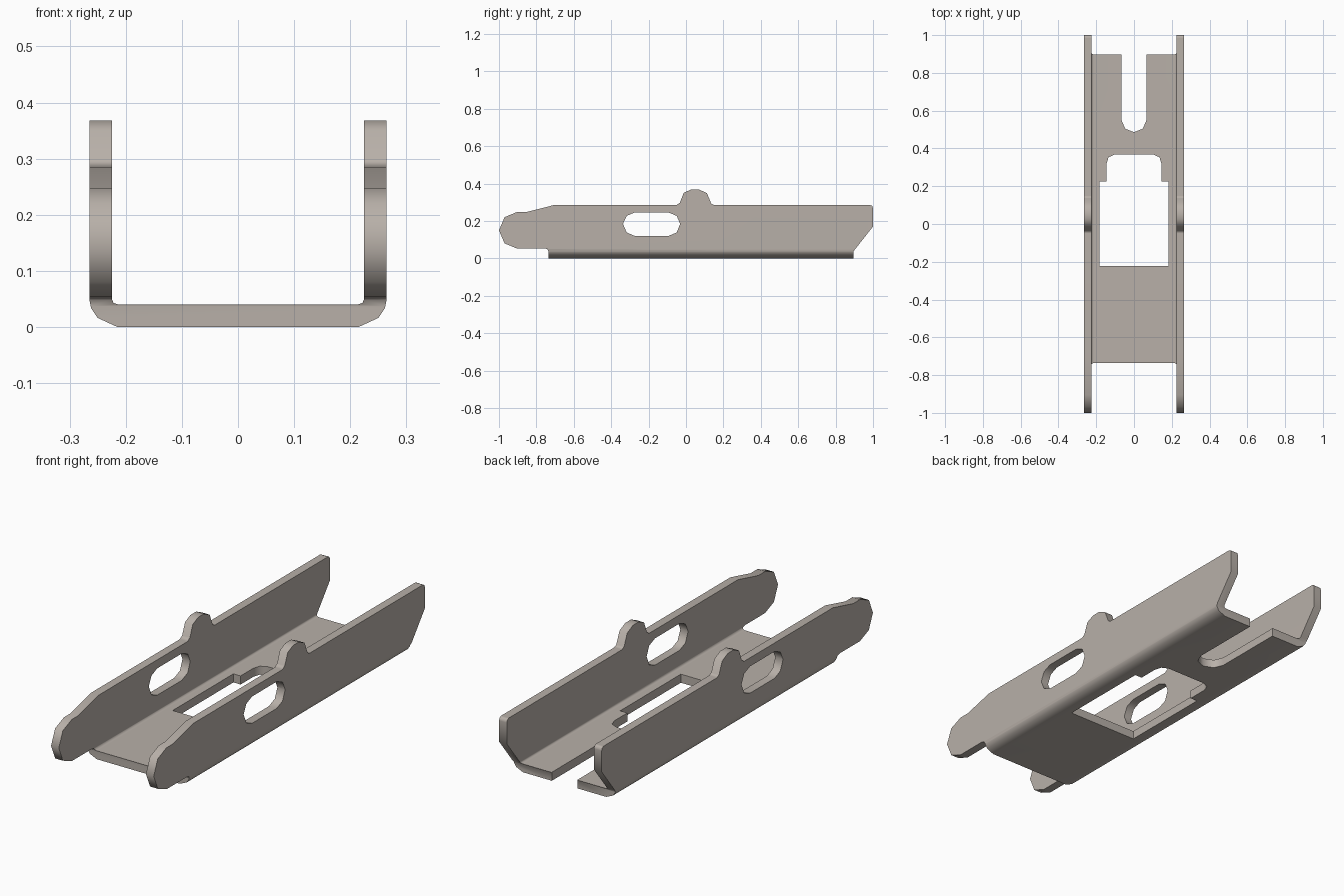
import bpy, bmesh
from math import radians

if "Cube" in bpy.data.objects:
    bpy.data.objects.remove(bpy.data.objects["Cube"])


def prism(name, points, place, start, end):
    """Closed 2D outline extruded from start to end; place(a, b, depth) gives xyz."""
    bm = bmesh.new()
    rings = [[bm.verts.new(place(a, b, d)) for a, b in points] for d in (start, end)]
    n = len(points)
    bm.faces.new(rings[0])
    bm.faces.new(rings[1])
    for i in range(n):
        j = (i + 1) % n
        bm.faces.new((rings[0][i], rings[0][j], rings[1][j], rings[1][i]))
    bmesh.ops.recalc_face_normals(bm, faces=bm.faces)
    mesh = bpy.data.meshes.new(name)
    bm.to_mesh(mesh)
    bm.free()
    obj = bpy.data.objects.new(name, mesh)
    bpy.context.collection.objects.link(obj)
    return obj


def mirrored(half):
    """Right-hand half outline plus its reflection in x = 0."""
    return half + [(-x, y) for x, y in reversed(half) if x > 0]


def along_x(y, z, d): return (d, y, z)
def along_y(x, z, d): return (x, d, z)
def along_z(x, y, d): return (x, y, d)


def boolean(target, cutter, operation):
    cutter.hide_render = True
    mod = target.modifiers.new(cutter.name, 'BOOLEAN')
    mod.operation = operation
    mod.solver = 'EXACT'
    mod.object = cutter
    bpy.context.view_layer.objects.active = target
    bpy.ops.object.modifier_apply(modifier=mod.name)
    bpy.data.objects.remove(cutter)


# Bent sheet: U cross-section, rounded at the two folds
half_section = [(0.215, 0), (0.25, 0.016), (0.262, 0.034), (0.265, 0.05),
                (0.265, 0.45), (0.225, 0.45), (0.225, 0.05), (0.222, 0.043),
                (0.213, 0.04)]
channel = prism("channel_bracket", mirrored(half_section), along_y, -1.1, 1.1)

# Side outline: rounded nose, top tab, chamfered tail
side = [(-1, 0.15), (-0.97, 0.22), (-0.905, 0.247), (-0.855, 0.247),
        (-0.705, 0.285), (-0.05, 0.285), (-0.033, 0.297), (-0.012, 0.35),
        (0.027, 0.368), (0.07, 0.368), (0.112, 0.348), (0.135, 0.293),
        (0.15, 0.285), (0.985, 0.285), (0.996, 0.28), (1, 0.268), (1, 0.17),
        (0.895, 0.037), (0.895, -0.1), (-0.735, -0.1), (-0.735, 0.037),
        (-0.741, 0.049), (-0.755, 0.053), (-0.905, 0.053), (-0.97, 0.08)]
boolean(channel, prism("side_outline", side, along_x, -0.5, 0.5), 'INTERSECT')

# Oblong slot through both walls
slot = [(-0.337, 0.184), (-0.317, 0.227), (-0.275, 0.245), (-0.093, 0.245),
        (-0.05, 0.227), (-0.031, 0.184), (-0.05, 0.138), (-0.093, 0.12),
        (-0.275, 0.12), (-0.317, 0.138)]
boolean(channel, prism("wall_slot", slot, along_x, -0.5, 0.5), 'DIFFERENCE')

# Stepped window and open-ended notch in the floor
window = mirrored([(0.182, -0.222), (0.182, 0.226), (0.145, 0.226),
                   (0.145, 0.32), (0.135, 0.353), (0.103, 0.368)])
notch = mirrored([(0, 0.486), (0.047, 0.505), (0.066, 0.55), (0.066, 1.2)])
for name, outline in (("floor_window", window), ("floor_notch", notch)):
    boolean(channel, prism(name, outline, along_z, -0.1, 0.1), 'DIFFERENCE')

# Smooth folds and rounded edges, crisp sheet edges and flat large faces
bpy.ops.object.select_all(action='DESELECT')
channel.select_set(True)
bpy.context.view_layer.objects.active = channel
bpy.ops.object.shade_smooth_by_angle(angle=radians(55))
weighted = channel.modifiers.new("flat_large_faces", 'WEIGHTED_NORMAL')
weighted.keep_sharp = True

# Warm grey metal
metal = bpy.data.materials.new("warm_grey_metal")
metal.diffuse_color = (0.48, 0.435, 0.395, 1)
metal.use_nodes = True
metal.node_tree.nodes["Principled BSDF"].inputs["Base Color"].default_value = metal.diffuse_color
channel.data.materials.clear()
channel.data.materials.append(metal)
for face in channel.data.polygons:
    face.material_index = 0
